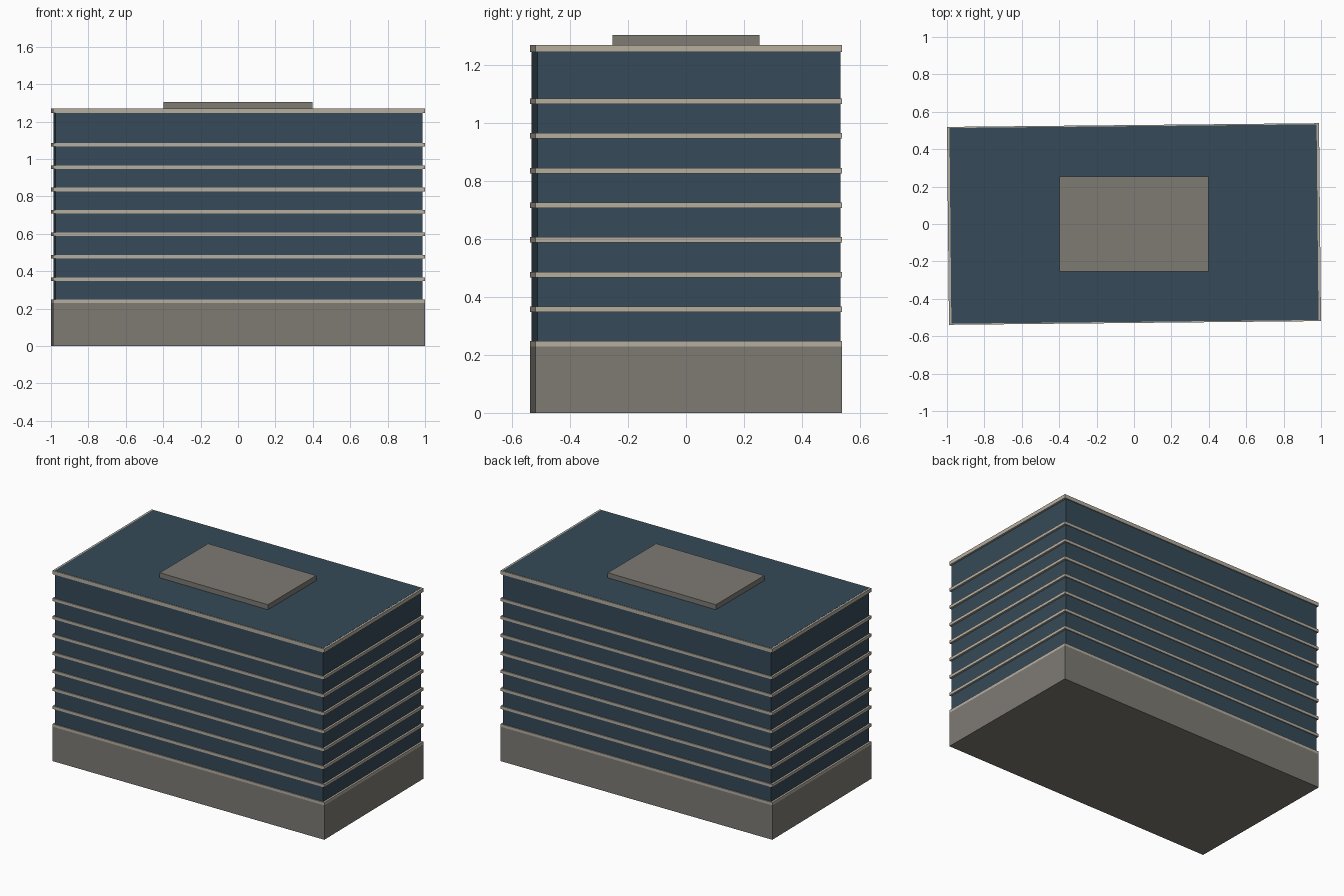
import bpy
import math

if "Cube" in bpy.data.objects:
    bpy.data.objects.remove(bpy.data.objects["Cube"])

TURN = math.asin(0.01)  # the block sits very slightly rotated


def material(name, rgb):
    m = bpy.data.materials.new(name)
    m.diffuse_color = (*rgb, 1)
    m.use_nodes = True
    m.node_tree.nodes["Principled BSDF"].inputs["Base Color"].default_value = m.diffuse_color
    return m


CONCRETE = material("grey concrete", (0.21, 0.197, 0.175))
GLASS = material("dark blue glass", (0.037, 0.068, 0.098))
STONE = material("pale stone", (0.46, 0.42, 0.35))


def box(name, width, depth, z0, z1, mat, turn=TURN):
    bpy.ops.mesh.primitive_cube_add(size=1, location=(0, 0, (z0 + z1) / 2),
                                    rotation=(0, 0, turn))
    ob = bpy.context.object
    ob.name = name
    ob.scale = (width, depth, z1 - z0)
    ob.data.materials.append(mat)


W, D = 1.989, 1.058

# Solid podium and glazed body
box("podium", W, D, 0, 0.229, CONCRETE)
box("glass_body", 1.963, 1.046, 0.229, 1.2705, GLASS)

# Floor bands
for i in range(8):
    z = 0.238 + 0.1197 * i
    box(f"floor_band_{i + 1}", W, D, z - 0.0095, z + 0.0095, STONE)

# Roof edge and plant room
box("roof_edge", W, D, 1.245, 1.2695, STONE)
box("roof_plant_room", 0.797, 0.509, 1.26, 1.304, CONCRETE, turn=0)
